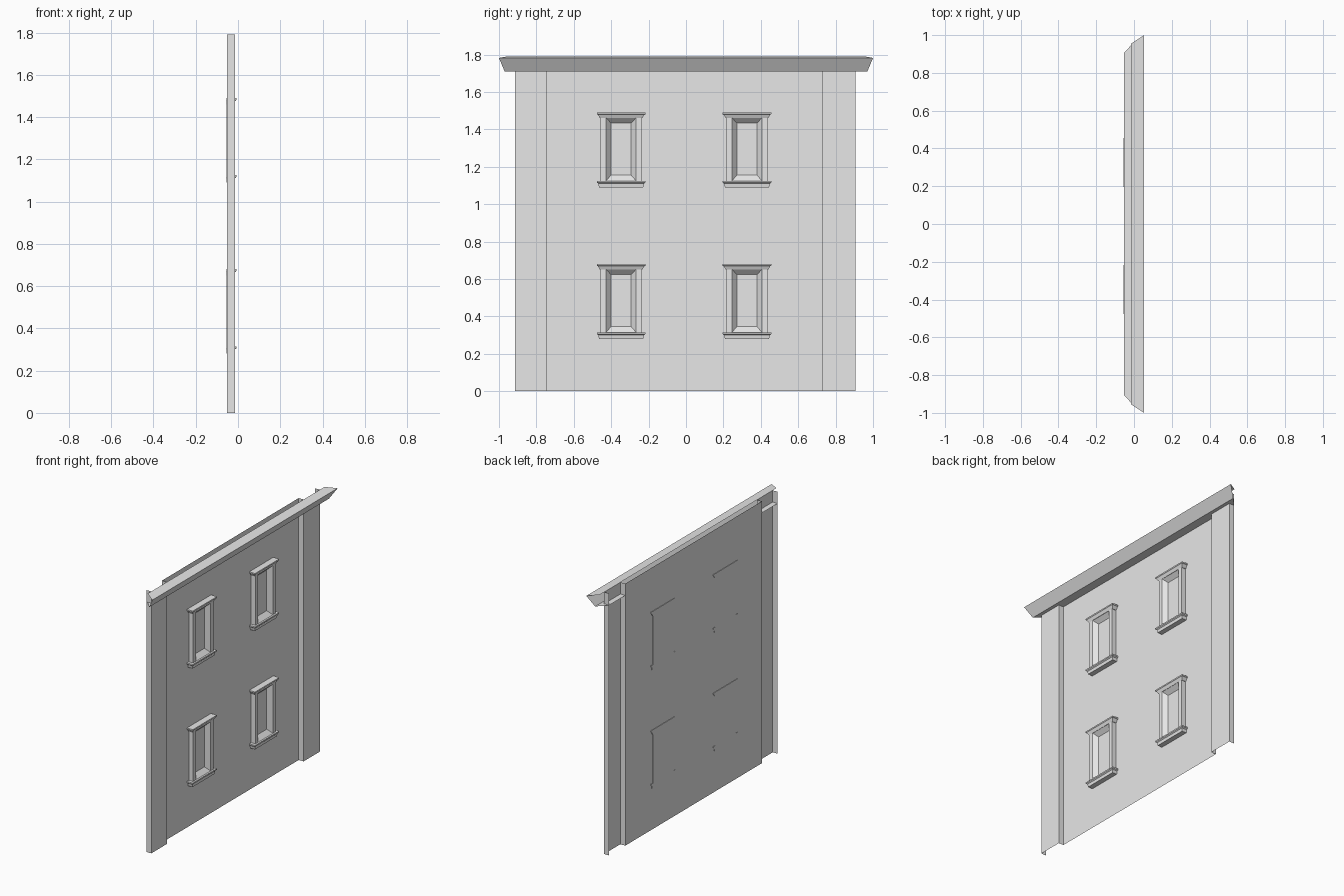
import bpy
import bmesh

cube = bpy.data.objects.get("Cube")
if cube:
    bpy.data.objects.remove(cube, do_unlink=True)

# One plain plaster colour
plaster = bpy.data.materials.new("light_grey_plaster")
plaster.use_nodes = True
GREY = (0.8, 0.8, 0.8, 1)
plaster.diffuse_color = GREY
plaster.node_tree.nodes["Principled BSDF"].inputs["Base Color"].default_value = GREY

BACK, FRONT = -0.052, -0.015      # wall plane and pilaster plane
WINDOW_BACK = -0.055
TOP = 1.79


def loft(name, rings, closed=False, cap_start=False, cap_end=False):
    """Skin a list of equally long point rings with quads."""
    bm = bmesh.new()
    rows = [[bm.verts.new(p) for p in ring] for ring in rings]
    for low, high in zip(rows, rows[1:]):
        n = len(low)
        for i in range(n if closed else n - 1):
            j = (i + 1) % n
            bm.faces.new((low[i], low[j], high[j], high[i]))
    if cap_start:
        bm.faces.new(rows[0][::-1])
    if cap_end:
        bm.faces.new(rows[-1])
    if closed:
        bmesh.ops.recalc_face_normals(bm, faces=bm.faces)
    mesh = bpy.data.meshes.new(name)
    bm.to_mesh(mesh)
    bm.free()
    mesh.materials.append(plaster)
    obj = bpy.data.objects.new(name, mesh)
    bpy.context.collection.objects.link(obj)
    return obj


# Wall sheet, folded forward into a pilaster at each end
plan = [(BACK, -0.915), (FRONT, -0.915), (FRONT, -0.745), (BACK, -0.745),
        (BACK, 0.73), (FRONT, 0.73), (FRONT, 0.905), (BACK, 0.905)]
loft("wall", [[(x, y, z) for x, y in plan] for z in (0, TOP)])

# Cornice sheet with mitred ends: underside, sloped face, top (x, half length, z)
cornice = [(BACK, 0.908, 1.71), (0.008, 0.97, 1.71),
           (0.053, 1.0, 1.782), (FRONT, 0.955, TOP)]
loft("cornice", [[(x, -h, z), (x, h, z)] for x, h, z in cornice])


def moulding(name, y, base, profile):
    """Solid ledge on the wall; profile rows are (z, half width, front x)."""
    rings = [[(WINDOW_BACK, y - h, base + z), (x, y - h, base + z),
              (x, y + h, base + z), (WINDOW_BACK, y + h, base + z)]
             for z, h, x in profile]
    loft(name, rings, closed=True, cap_start=True, cap_end=True)


def surround(name, y, base, rows):
    """Frame with a splayed recess; rows are (x, half width, bottom, top)."""
    rings = [[(x, y - h, base + lo), (x, y + h, base + lo),
              (x, y + h, base + hi), (x, y - h, base + hi)]
             for x, h, lo, hi in rows]
    loft(name, rings, closed=True, cap_start=True, cap_end=True)


FRAME = [(WINDOW_BACK, 0.11, 0.02, 0.385), (-0.02, 0.11, 0.02, 0.385),
         (-0.02, 0.08, 0.035, 0.372), (-0.049, 0.054, 0.065, 0.343)]
CAP = [(0.37, 0.113, -0.02), (0.388, 0.124, -0.012),
       (0.391, 0.13, -0.008), (0.4, 0.13, -0.008)]
SILL = [(0, 0.118, -0.018), (0.02, 0.122, -0.015),
        (0.026, 0.13, -0.008), (0.035, 0.13, -0.008)]

# Two storeys of two windows
for storey, base in (("lower", 0.28), ("upper", 1.09)):
    for side, y in (("right", -0.347), ("left", 0.326)):
        label = f"{storey}_{side}_window"
        surround(label + "_frame", y, base, FRAME)
        moulding(label + "_cap", y, base, CAP)
        moulding(label + "_sill", y, base, SILL)
